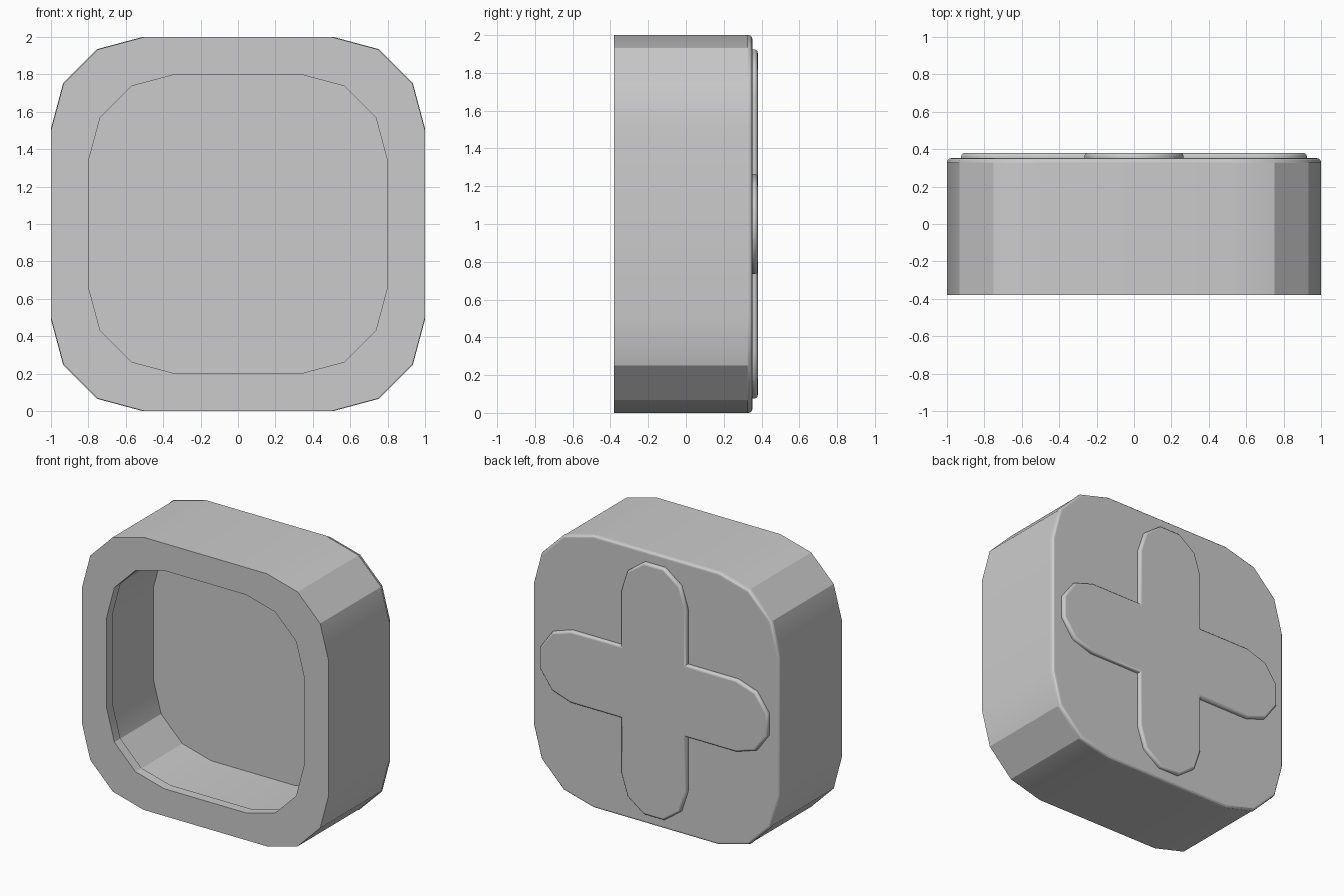
import bpy, bmesh
from math import sin, cos, pi, radians

cube = bpy.data.objects.get("Cube")
if cube:
    bpy.data.objects.remove(cube, do_unlink=True)

grey = bpy.data.materials.new("plain_grey")
grey.use_nodes = True
colour = (0.6, 0.6, 0.6, 1)
grey.diffuse_color = colour
grey.node_tree.nodes["Principled BSDF"].inputs["Base Color"].default_value = colour


def rounded_square(half, radius, segments=3):
    """Outline of a square with rounded corners, as (x, z) around the centre."""
    c = half - radius
    points = []
    for corner, (sx, sz) in enumerate([(1, 1), (-1, 1), (-1, -1), (1, -1)]):
        for i in range(segments + 1):
            a = (corner + i / segments) * pi / 2
            points.append((sx * c + radius * cos(a), sz * c + radius * sin(a)))
    return points


def rounded_cross(half_width, centre, segments):
    """Outline of a plus sign whose four arms end in half circles."""
    points = []
    for arm in range(4):
        local = [(half_width, -half_width)]
        for i in range(segments + 1):
            a = -pi / 2 + pi * i / segments
            local.append((centre + half_width * cos(a), half_width * sin(a)))
        ca, sa = cos(arm * pi / 2), sin(arm * pi / 2)
        points += [(u * ca - v * sa, u * sa + v * ca) for u, v in local]
    return points


def loft(name, rings, bevel=0, smooth=25):
    """Join outlines set at given depths, cap both ends, round the last rim."""
    bm = bmesh.new()
    loops = [[bm.verts.new((x, y, z + 1)) for x, z in pts] for pts, y in rings]
    n = len(loops[0])
    for a, b in zip(loops, loops[1:]):
        for i in range(n):
            j = (i + 1) % n
            bm.faces.new((a[i], a[j], b[j], b[i]))
    bm.faces.new(loops[0])
    last = bm.faces.new(loops[-1])
    bmesh.ops.recalc_face_normals(bm, faces=bm.faces[:])
    if bevel:
        bmesh.ops.bevel(bm, geom=list(last.edges), offset=bevel, segments=3,
                        profile=0.5, affect='EDGES')
    mesh = bpy.data.meshes.new(name)
    bm.to_mesh(mesh)
    bm.free()
    mesh.materials.append(grey)
    obj = bpy.data.objects.new(name, mesh)
    bpy.context.collection.objects.link(obj)
    bpy.ops.object.select_all(action='DESELECT')
    obj.select_set(True)
    bpy.context.view_layer.objects.active = obj
    bpy.ops.object.shade_smooth_by_angle(angle=radians(smooth))
    # Large faces keep flat shading beside the rounded rims
    weighted = obj.modifiers.new("flat_caps", 'WEIGHTED_NORMAL')
    weighted.keep_sharp = True
    return obj


# Hollow body: pocket floor, pocket, shallow lip at the mouth, outer wall
outer = rounded_square(1, 0.5)
pocket = rounded_square(0.806, 0.47)
mouth = rounded_square(0.8, 0.466)
loft("body", [(pocket, 0.17), (pocket, -0.31), (mouth, -0.31),
              (mouth, -0.38), (outer, -0.38), (outer, 0.33)])

# Back plate with a softened rim
plate = rounded_square(1, 0.49)
loft("back_plate", [(plate, 0.325), (plate, 0.352)], bevel=0.022, smooth=29)

# Raised plus on the back plate
cross = rounded_cross(0.265, 0.672, 5)
loft("raised_plus", [(cross, 0.34), (cross, 0.38)], bevel=0.018, smooth=35)
